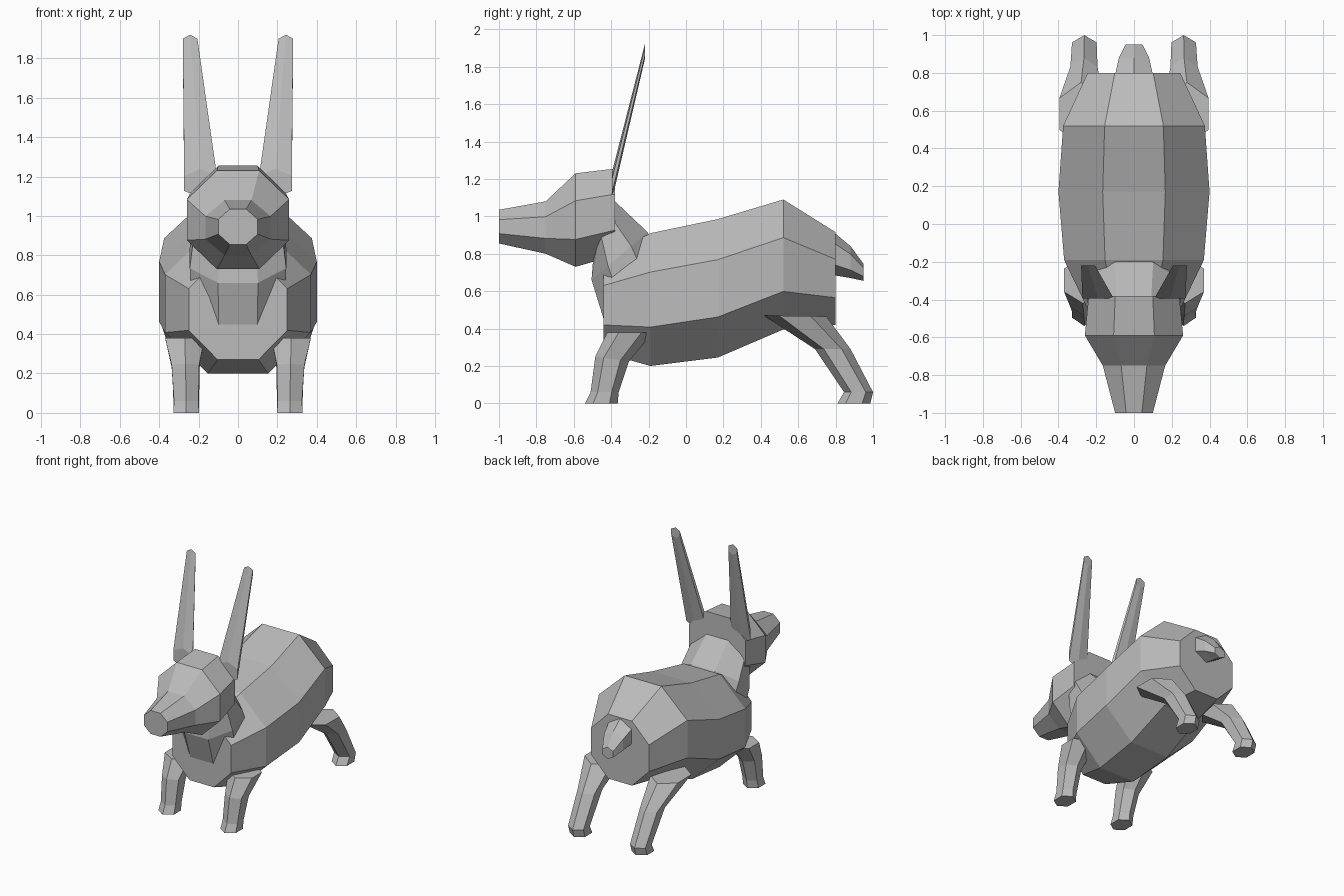
import bpy
import bmesh
import math

cube = bpy.data.objects.get("Cube")
if cube:
    bpy.data.objects.remove(cube, do_unlink=True)

grey = bpy.data.materials.new("plain grey")
grey.use_nodes = True
colour = (0.5, 0.5, 0.5, 1)
grey.diffuse_color = colour
grey.node_tree.nodes["Principled BSDF"].inputs["Base Color"].default_value = colour


def section(sides):
    """Unit polygon as (across, along): flat-topped octagon or pointed hexagon."""
    if sides == 8:
        k = math.tan(math.pi / 8)
        return [(k, 1), (1, k), (1, -k), (k, -1), (-k, -1), (-1, -k), (-1, k), (-k, 1)]
    return [(0, 1), (1, 0.5), (1, -0.5), (0, -1), (-1, -0.5), (-1, 0.5)]


def loft(name, rings, sides=8, mirror=False):
    """Skin rings given as (first y, z), (opposite y, z), half width, centre x."""
    bm = bmesh.new()
    loops = []
    for (ya, za), (yb, zb), half, cx in rings:
        loops.append([bm.verts.new((cx + half * u,
                                    (ya + yb) / 2 + v * (ya - yb) / 2,
                                    (za + zb) / 2 + v * (za - zb) / 2))
                      for u, v in section(sides)])
    for a, b in zip(loops, loops[1:]):
        for i in range(sides):
            j = (i + 1) % sides
            bm.faces.new((a[i], a[j], b[j], b[i]))
    bm.faces.new(loops[0])
    bm.faces.new(loops[-1])
    bmesh.ops.recalc_face_normals(bm, faces=bm.faces)
    mesh = bpy.data.meshes.new(name)
    bm.to_mesh(mesh)
    bm.free()
    mesh.materials.append(grey)
    obj = bpy.data.objects.new(name, mesh)
    bpy.context.collection.objects.link(obj)
    if mirror:
        mod = obj.modifiers.new("Mirror", "MIRROR")
        mod.use_axis[0] = True
        mod.use_mirror_merge = False
    return obj


def upright(rows):
    """Rings standing in planes of constant y: (y, top, bottom, half width)."""
    return [((y, top), (y, low), half, 0) for y, top, low, half in rows]


# Barrel body
loft("body", upright([(-0.44, 0.78, 0.27, 0.25), (-0.19, 0.91, 0.20, 0.37),
                      (0.17, 0.985, 0.245, 0.40), (0.52, 1.09, 0.395, 0.375),
                      (0.80, 0.915, 0.42, 0.245)]))

# Head with tapering muzzle
loft("head", upright([(-1.0, 1.035, 0.855, 0.10), (-0.75, 1.08, 0.80, 0.165),
                      (-0.59, 1.23, 0.73, 0.26), (-0.38, 1.255, 0.79, 0.24)]))

# Neck leaning forward into the head
loft("neck", [((-0.39, 1.09), (-0.49, 0.86), 0.22, 0),
              ((-0.205, 0.915), (-0.505, 0.66), 0.245, 0),
              ((-0.10, 0.72), (-0.40, 0.32), 0.23, 0)])

# Short drooping tail
loft("tail", upright([(0.79, 0.915, 0.685, 0.10), (0.88, 0.84, 0.67, 0.08),
                      (0.95, 0.745, 0.655, 0.045)]), sides=6)

# Thin upright ears
loft("ears", [((-0.395, 1.24), (-0.395, 1.09), 0.083, 0.19),
              ((-0.22, 1.92), (-0.22, 1.84), 0.037, 0.243)], sides=6, mirror=True)

# Front legs, foot to shoulder
loft("front_legs", [((-0.54, 0), (-0.365, 0), 0.065, 0.263),
                    ((-0.51, 0.06), (-0.36, 0.06), 0.062, 0.263),
                    ((-0.485, 0.25), (-0.305, 0.225), 0.07, 0.267),
                    ((-0.42, 0.38), (-0.175, 0.38), 0.10, 0.27)],
     sides=6, mirror=True)

# Rear legs, foot to hip
loft("rear_legs", [((0.81, 0), (0.985, 0), 0.065, 0.263),
                   ((0.845, 0.06), (1.0, 0.06), 0.065, 0.263),
                   ((0.69, 0.29), (0.88, 0.29), 0.072, 0.265),
                   ((0.415, 0.47), (0.75, 0.465), 0.115, 0.28)],
     sides=6, mirror=True)
